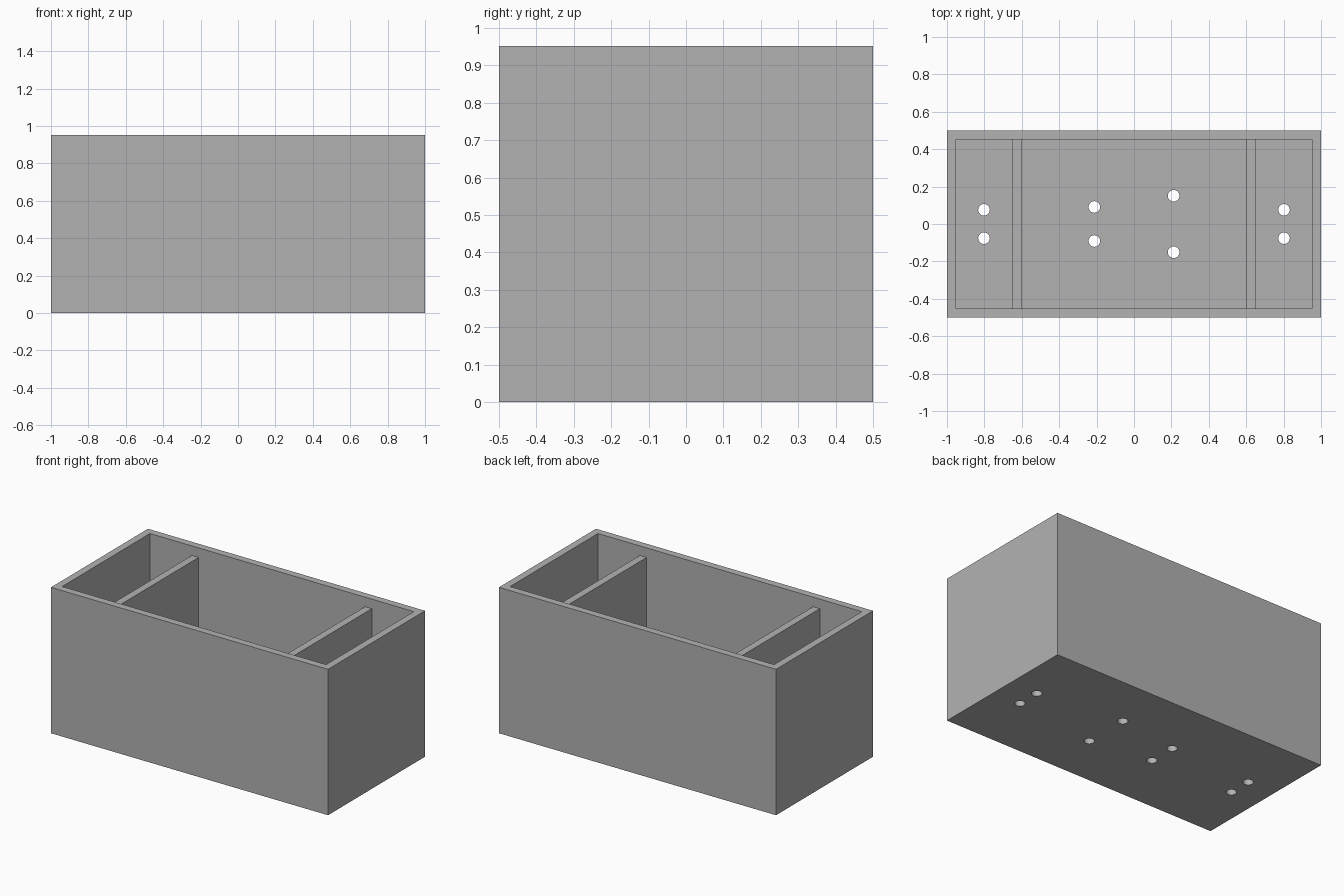
import bpy, bmesh, math

if "Cube" in bpy.data.objects:
    bpy.data.objects.remove(bpy.data.objects["Cube"])

W, D, H = 1.0, 0.5, 0.952      # half width, half depth, height
T = 0.0476                     # wall and floor thickness
DIVIDER_TOP = 0.89
HOLE_R = 0.031

grey = bpy.data.materials.new("plain grey")
grey.diffuse_color = (0.448, 0.448, 0.448, 1)
grey.use_nodes = True
grey.node_tree.nodes["Principled BSDF"].inputs["Base Color"].default_value = grey.diffuse_color


def box(name, lo, hi):
    """Axis-aligned box between two corners."""
    bm = bmesh.new()
    bmesh.ops.create_cube(bm, size=1)
    for v in bm.verts:
        v.co = [lo[i] if v.co[i] < 0 else hi[i] for i in range(3)]
    mesh = bpy.data.meshes.new(name)
    bm.to_mesh(mesh)
    bm.free()
    mesh.materials.append(grey)
    obj = bpy.data.objects.new(name, mesh)
    bpy.context.collection.objects.link(obj)
    return obj


def boolean(obj, other, operation):
    mod = obj.modifiers.new(other.name, 'BOOLEAN')
    mod.operation = operation
    mod.solver = 'EXACT'
    mod.object = other
    other.hide_render = True
    other.hide_set(True)


# Open-topped planter box: solid block with the inside cut away
planter = box("planter_box", (-W, -D, 0), (W, D, H))
boolean(planter, box("cavity_cutter", (-W + T, -D + T, T), (W - T, D - T, H + 0.2)), 'DIFFERENCE')

# Two cross dividers, slightly lower than the rim, joined to walls and floor
for side, label in ((-1, "left"), (1, "right")):
    x0, x1 = sorted((side * 0.601, side * 0.649))
    boolean(planter, box(label + "_divider", (x0, -D + T / 2, T / 2), (x1, D - T / 2, DIVIDER_TOP)), 'UNION')

# Drain holes through the floor, in mirrored pairs
bm = bmesh.new()
for x, y in ((-0.802, 0.076), (-0.212, 0.091), (0.212, 0.151), (0.802, 0.076)):
    for s in (-1, 1):
        made = bmesh.ops.create_cone(bm, cap_ends=True, segments=32, radius1=HOLE_R,
                                     radius2=HOLE_R, depth=0.2)
        bmesh.ops.translate(bm, verts=made["verts"], vec=(x, s * y, 0))
mesh = bpy.data.meshes.new("drain_hole_cutter")
bm.to_mesh(mesh)
bm.free()
mesh.materials.append(grey)
holes = bpy.data.objects.new("drain_hole_cutter", mesh)
bpy.context.collection.objects.link(holes)
boolean(planter, holes, 'DIFFERENCE')

# Apply the cuts, remove the helpers and smooth only the hole walls
bpy.context.view_layer.objects.active = planter
planter.select_set(True)
helpers = [m.object for m in planter.modifiers]
for m in list(planter.modifiers):
    bpy.ops.object.modifier_apply(modifier=m.name)
for h in helpers:
    bpy.data.objects.remove(h)
bpy.ops.object.shade_smooth_by_angle(angle=math.radians(30))
